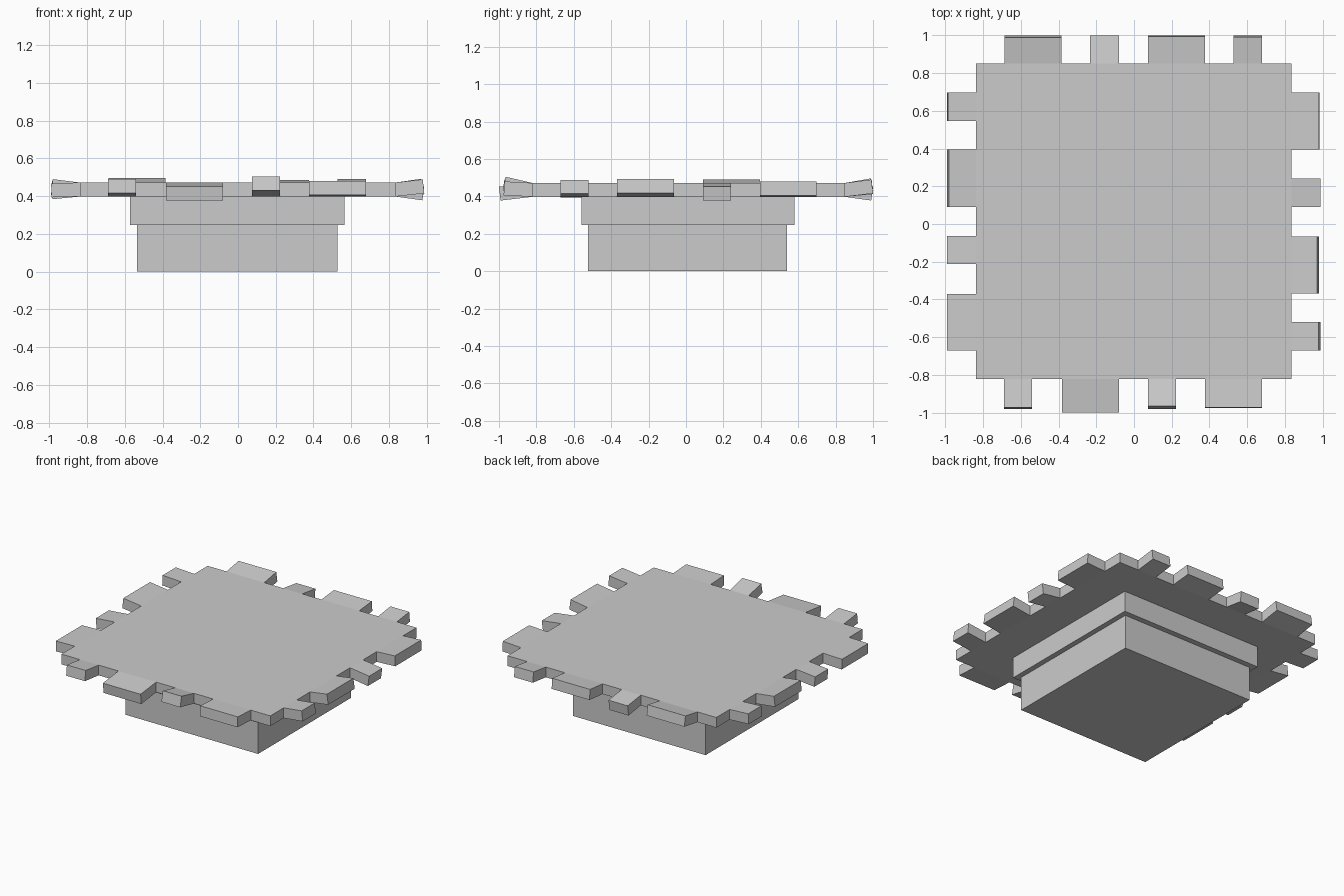
import bpy
import bmesh
from mathutils import Vector

if "Cube" in bpy.data.objects:
    bpy.data.objects.remove(bpy.data.objects["Cube"])


def add_object(name, bm):
    bmesh.ops.recalc_face_normals(bm, faces=bm.faces)
    mesh = bpy.data.meshes.new(name)
    bm.to_mesh(mesh)
    bm.free()
    obj = bpy.data.objects.new(name, mesh)
    bpy.context.collection.objects.link(obj)
    return obj


def box(name, x0, x1, y0, y1, z0, z1):
    bm = bmesh.new()
    bmesh.ops.create_cube(bm, size=1)
    for v in bm.verts:
        v.co = ((x0 + x1) / 2 + v.co.x * (x1 - x0),
                (y0 + y1) / 2 + v.co.y * (y1 - y0),
                (z0 + z1) / 2 + v.co.z * (z1 - z0))
    return add_object(name, bm)


LOW, HIGH = 0.398, 0.472


def tab(name, axis, sign, root, a, b, reach, rise):
    """Bent edge tab: profile from the slab edge outward, extruded from a to b."""
    lean = (HIGH - LOW) * rise / (reach - root)
    profile = [(root, LOW), (reach - max(0, -lean), LOW + rise),
               (reach - max(0, lean), HIGH + rise), (root, HIGH)]

    def point(out, along, z):
        return Vector((sign * out, along, z) if axis == 'x' else (along, sign * out, z))

    bm = bmesh.new()
    face = bm.faces.new([bm.verts.new(point(o, a, z)) for o, z in profile])
    result = bmesh.ops.extrude_face_region(bm, geom=[face])
    verts = [g for g in result['geom'] if isinstance(g, bmesh.types.BMVert)]
    bmesh.ops.translate(bm, verts=verts, vec=point(0, b - a, 0))
    add_object(name, bm)


# stepped pedestal and top slab
box("base_block", -0.535, 0.527, -0.523, 0.54, 0, 0.247)
box("upper_block", -0.572, 0.565, -0.56, 0.58, 0.247, LOW)
box("top_slab", -0.838, 0.834, -0.822, 0.85, LOW, HIGH)

# tilted tabs: start, end, reach, rise
sides = {
    "front": ('y', -1, 0.822, [(-0.69, -0.54, 0.98, 0.018), (-0.382, -0.08, 1.0, -0.02),
                               (0.073, 0.223, 0.98, 0.033), (0.377, 0.678, 0.975, 0.008)]),
    "back": ('y', 1, 0.85, [(-0.687, -0.385, 1.0, 0.024), (-0.233, -0.08, 1.0, -0.02),
                            (0.073, 0.376, 1.0, 0.014), (0.527, 0.677, 1.0, 0.018)]),
    "right": ('x', 1, 0.834, [(0.395, 0.697, 0.983, 0.008), (0.09, 0.24, 0.987, -0.02),
                              (-0.368, -0.065, 0.98, 0.02), (-0.67, -0.52, 0.987, 0.017)]),
    "left": ('x', -1, 0.838, [(0.547, 0.697, 0.99, 0.008), (0.09, 0.395, 0.99, 0.018),
                              (-0.213, -0.063, 0.99, -0.014), (-0.67, -0.37, 0.99, -0.004)]),
}
for side, (axis, sign, root, tabs) in sides.items():
    for i, (a, b, reach, rise) in enumerate(tabs, 1):
        tab(f"{side}_tab_{i}", axis, sign, root, a, b, reach, rise)
